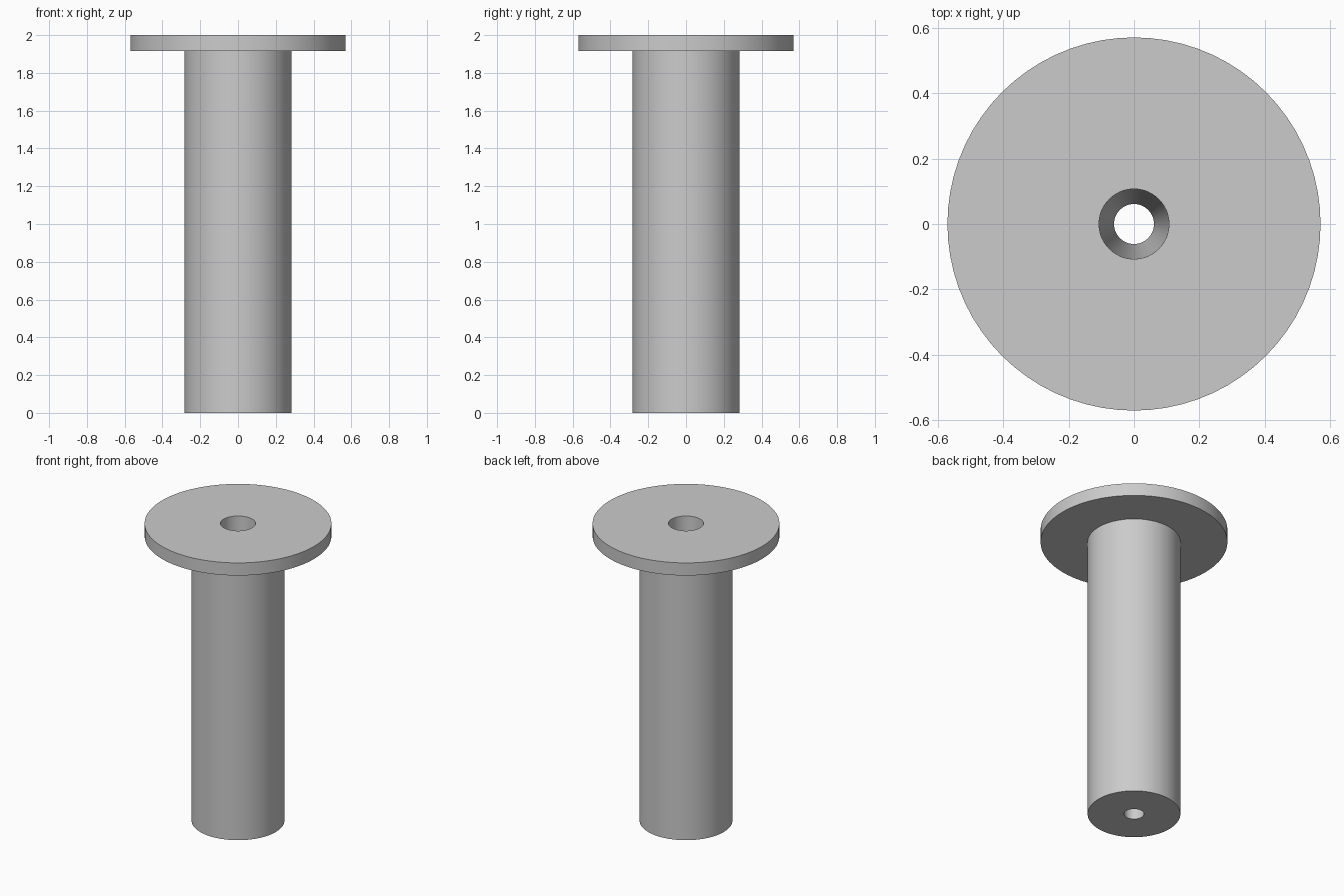
import bpy, bmesh
from math import tau, radians

cube = bpy.data.objects.get("Cube")
if cube:
    bpy.data.objects.remove(cube, do_unlink=True)

SEGMENTS = 72
HEIGHT = 2.0
FLANGE_BOTTOM = 1.915
FLANGE_RADIUS = 0.57
SHAFT_RADIUS = 0.283
BORE_TOP, BORE_BOTTOM = 0.107, 0.061

# Plain grey finish
grey = bpy.data.materials.new("light_grey")
grey.use_nodes = True
colour = (0.6, 0.6, 0.6, 1)
grey.diffuse_color = colour
grey.node_tree.nodes["Principled BSDF"].inputs["Base Color"].default_value = colour


def lathe(name, profile, material):
    """Revolve a closed (radius, height) profile about the z axis."""
    bm = bmesh.new()
    verts = [bm.verts.new((r, 0, z)) for r, z in profile]
    edges = [bm.edges.new((a, b)) for a, b in zip(verts, verts[1:] + verts[:1])]
    bmesh.ops.spin(bm, geom=verts + edges, cent=(0, 0, 0), axis=(0, 0, 1),
                   angle=tau, steps=SEGMENTS, use_merge=True)
    bmesh.ops.remove_doubles(bm, verts=bm.verts, dist=1e-5)
    bmesh.ops.recalc_face_normals(bm, faces=bm.faces)
    mesh = bpy.data.meshes.new(name)
    bm.to_mesh(mesh)
    bm.free()
    mesh.materials.append(material)
    obj = bpy.data.objects.new(name, mesh)
    bpy.context.collection.objects.link(obj)
    bpy.ops.object.select_all(action="DESELECT")
    obj.select_set(True)
    bpy.context.view_layer.objects.active = obj
    bpy.ops.object.shade_smooth_by_angle(angle=radians(30))
    return obj


# Shaft and flange turned as one solid with a tapered through bore
lathe("flanged_sleeve", [
    (BORE_BOTTOM, 0),
    (SHAFT_RADIUS, 0),
    (SHAFT_RADIUS, FLANGE_BOTTOM),
    (FLANGE_RADIUS, FLANGE_BOTTOM),
    (FLANGE_RADIUS, HEIGHT),
    (BORE_TOP, HEIGHT),
], grey)
